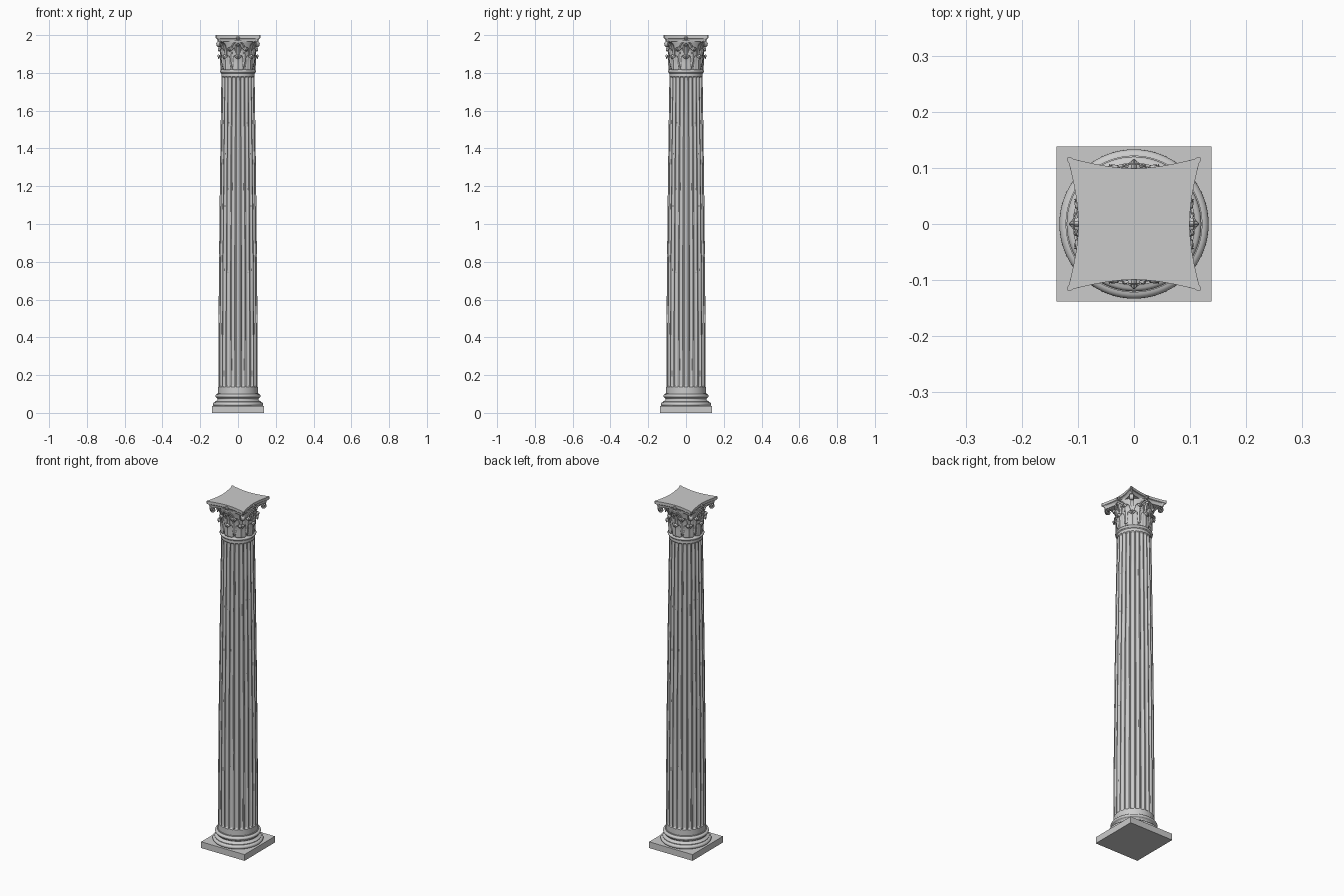
import bpy, bmesh, math
from math import sin, cos, pi, radians

cube = bpy.data.objects.get("Cube")
if cube:
    bpy.data.objects.remove(cube, do_unlink=True)

stone = bpy.data.materials.new("grey stone")
stone.use_nodes = True
color = (0.6, 0.6, 0.6, 1)
stone.diffuse_color = color
stone.node_tree.nodes["Principled BSDF"].inputs["Base Color"].default_value = color


def make(name, bm, angle=35):
    """Turn a bmesh into a smooth-shaded object with crisp edges."""
    bmesh.ops.recalc_face_normals(bm, faces=bm.faces)
    mesh = bpy.data.meshes.new(name)
    bm.to_mesh(mesh)
    bm.free()
    ob = bpy.data.objects.new(name, mesh)
    bpy.context.collection.objects.link(ob)
    mesh.materials.append(stone)
    bpy.ops.object.select_all(action='DESELECT')
    ob.select_set(True)
    bpy.context.view_layer.objects.active = ob
    bpy.ops.object.shade_smooth_by_angle(angle=radians(angle))
    return ob


def loft(bm, rings, closed=True, caps=True):
    """Skin a list of equally long point rows."""
    rows = [[bm.verts.new(p) for p in ring] for ring in rings]
    n = len(rows[0])
    for a, b in zip(rows, rows[1:]):
        for i in range(n if closed else n - 1):
            j = (i + 1) % n
            bm.faces.new((a[i], a[j], b[j], b[i]))
    if caps:
        bm.faces.new(rows[0])
        bm.faces.new(rows[-1])


def lathe(name, profile, steps=72):
    bm = bmesh.new()
    loft(bm, [[(r * cos(2 * pi * i / steps), r * sin(2 * pi * i / steps), z)
               for i in range(steps)] for r, z in profile])
    return make(name, bm)


def bulge(r, z, out, half, n=8):
    """Half-round moulding points from bottom to top."""
    return [(r + out * cos(a), z + half * sin(a))
            for a in [-pi / 2 + pi * i / n for i in range(n + 1)]]


# Square plinth
bm = bmesh.new()
bmesh.ops.create_cube(bm, size=1)
bmesh.ops.scale(bm, vec=(0.277, 0.277, 0.036), verts=bm.verts)
bmesh.ops.translate(bm, vec=(0, 0, 0.018), verts=bm.verts)
make("plinth", bm)

# Round base: large roll, hollow, small roll, plain foot of the shaft
hollow = [(0.121 - 0.009 * sin(pi * i / 8) - 0.008 * i / 8, 0.061 + 0.018 * i / 8) for i in range(9)]
lathe("base_moulding", bulge(0.121, 0.046, 0.012, 0.011) + [(0.122, 0.058), (0.122, 0.061)] + hollow
      + [(0.114, 0.08)] + bulge(0.111, 0.09, 0.009, 0.009) + [(0.109, 0.1), (0.109, 0.104)])

# Fluted shaft with a slight swelling
BOTTOM, TOP, FLUTES, SUB = 0.103, 1.80, 24, 10


def shaft_radius(z):
    t = (z - BOTTOM) / (TOP - BOTTOM)
    return 0.105 - 0.017 * t ** 1.6


def flute_ring(z, depth):
    ring = []
    for i in range(FLUTES * SUB):
        k = (i % SUB) / SUB
        u = (k - 0.5) / 0.4
        cut = 0.0085 * depth * math.sqrt(max(0, 1 - u * u))
        a = 2 * pi * (i / SUB - 0.5) / FLUTES
        r = shaft_radius(z) - cut
        ring.append((r * cos(a), r * sin(a), z))
    return ring


ends = [sin(pi / 2 * i / 5) for i in range(6)]
levels = [(BOTTOM, 0)] + [(0.136 + 0.002 * i, d) for i, d in enumerate(ends)]
levels += [(0.15 + 1.61 * i / 24, 1) for i in range(25)]
levels += [(1.772 + 0.002 * i, d) for i, d in enumerate(reversed(ends))] + [(TOP, 0)]
bm = bmesh.new()
loft(bm, [flute_ring(z, d) for z, d in levels])
make("fluted_shaft", bm, 28)

# Neck ring and bell of the capital
lathe("neck_ring", [(0.088, 1.797), (0.091, 1.8)] + bulge(0.09, 1.808, 0.006, 0.007) + [(0.086, 1.818)])
lathe("capital_bell", [(0.084, 1.812), (0.084, 1.86), (0.086, 1.90), (0.09, 1.93),
                       (0.096, 1.955), (0.1, 1.966), (0.1, 1.972)])


def leaf_tier(name, count, turn, path, width):
    """Ring of lobed leaves that follow the bell and curl over at the tip."""
    bm = bmesh.new()
    rows, cols = 20, 10
    for n in range(count):
        base = 2 * pi * n / count + turn
        rings = []
        for i in range(rows + 1):
            s = i / rows * (len(path) - 1)
            k = min(int(s), len(path) - 2)
            f = s - k
            r, z = [a + (b - a) * f for a, b in zip(path[k], path[k + 1])]
            t = i / rows
            w = width * (1 - 0.85 * t ** 3) * (0.86 + 0.14 * abs(sin(4 * pi * t)))
            ring = []
            for c in range(cols + 1):
                u = 2 * c / cols - 1
                rr = r + 0.004 * (1 - abs(u)) + 0.0015 * cos(3 * pi * u)
                a = base + u * w / r
                droop = 0.012 * t * t * abs(u)
                ring.append((rr * cos(a), rr * sin(a), z - droop))
            rings.append(ring)
        loft(bm, rings, closed=False, caps=False)
    ob = make(name, bm, 40)
    mod = ob.modifiers.new("thickness", 'SOLIDIFY')
    mod.thickness = 0.003
    mod.offset = 0


leaf_tier("lower_leaves", 8, 0,
          [(0.086, 1.815), (0.087, 1.84), (0.088, 1.865), (0.091, 1.885),
           (0.097, 1.896), (0.102, 1.894), (0.103, 1.886)], 0.031)
leaf_tier("upper_leaves", 8, pi / 8,
          [(0.085, 1.83), (0.087, 1.87), (0.089, 1.90), (0.093, 1.922),
           (0.101, 1.936), (0.107, 1.935), (0.109, 1.926)], 0.027)
leaf_tier("axis_leaves", 4, 0,
          [(0.086, 1.88), (0.089, 1.91), (0.093, 1.935), (0.099, 1.95),
           (0.106, 1.957), (0.110, 1.953)], 0.02)

# Scrolls: stems rise to the corners and wind up beneath the slab
bm = bmesh.new()
for n in range(4):
    a = pi / 4 + n * pi / 2
    path = [(0.089, 1.89), (0.093, 1.92), (0.104, 1.948), (0.122, 1.964)]
    for i in range(25):
        q = pi / 2 - i / 24 * 3.2 * pi
        rad = 0.0165 * (1 - 0.8 * i / 24)
        path.append((0.134 + rad * cos(q), 1.951 + rad * sin(q)))
    rings = []
    for i, (r, z) in enumerate(path):
        w = 0.007 + 0.004 * min(i / 4, 1)
        p, q = path[max(i - 1, 0)], path[min(i + 1, len(path) - 1)]
        dr, dz = q[0] - p[0], q[1] - p[1]
        length = math.hypot(dr, dz)
        nr, nz = -dz / length * 0.0018, dr / length * 0.0018
        rings.append([((r + s * nr) * cos(a) - v * w * sin(a),
                       (r + s * nr) * sin(a) + v * w * cos(a), z + s * nz)
                      for s, v in ((-1, -1), (-1, 1), (1, 1), (1, -1))])
    loft(bm, rings)
make("corner_scrolls", bm)

# Small inner tendrils that lean toward the middle of every side
bm = bmesh.new()
for n in range(4):
    for side in (-1, 1):
        rings = []
        for i in range(17):
            t = i / 16
            ang = n * pi / 2 + side * (0.36 - 0.2 * t + 0.06 * sin(2 * pi * t))
            r, z = 0.093 + 0.012 * t, 1.90 + 0.062 * sin(t * pi * 0.62)
            rings.append([((r + 0.004 * cos(q)) * cos(ang) - 0.005 * sin(q) * sin(ang),
                           (r + 0.004 * cos(q)) * sin(ang) + 0.005 * sin(q) * cos(ang), z)
                          for q in [2 * pi * k / 8 for k in range(8)]])
        loft(bm, rings)
make("inner_tendrils", bm)

# Concave-sided slab with rounded horns
outline = []
for n in range(4):
    a = n * pi / 2
    pts = [(0.099 + 0.017 * abs(i / 10) ** 1.7, 0.108 * i / 10) for i in range(-10, 11)]
    pts += [(0.1195, 0.1135), (0.1185, 0.1185)]
    pts.append((0.1135, 0.1195))
    outline += [(x * cos(a) - y * sin(a), x * sin(a) + y * cos(a)) for x, y in pts]
bm = bmesh.new()
loft(bm, [[(x * s, y * s, z) for x, y in outline] for z, s in
          ((1.966, 0.9), (1.973, 0.905), (1.979, 0.93), (1.983, 0.975),
           (1.985, 0.975), (1.986, 1), (2.0, 1))])
make("top_slab", bm)

# Flower in the middle of each side
bm = bmesh.new()
for n in range(4):
    a = n * pi / 2
    rings = []
    for d, size in ((0.088, 0.008), (0.1, 0.012), (0.106, 0.011), (0.108, 0.005), (0.114, 0.004), (0.116, 0.001)):
        ring = []
        for k in range(30):
            q = 2 * pi * k / 30
            s = size * (0.85 + 0.15 * cos(5 * q))
            y, z = s * sin(q), 1.984 + s * cos(q)
            ring.append((d * cos(a) - y * sin(a), d * sin(a) + y * cos(a), z))
        rings.append(ring)
    loft(bm, rings)
make("side_flowers", bm)
